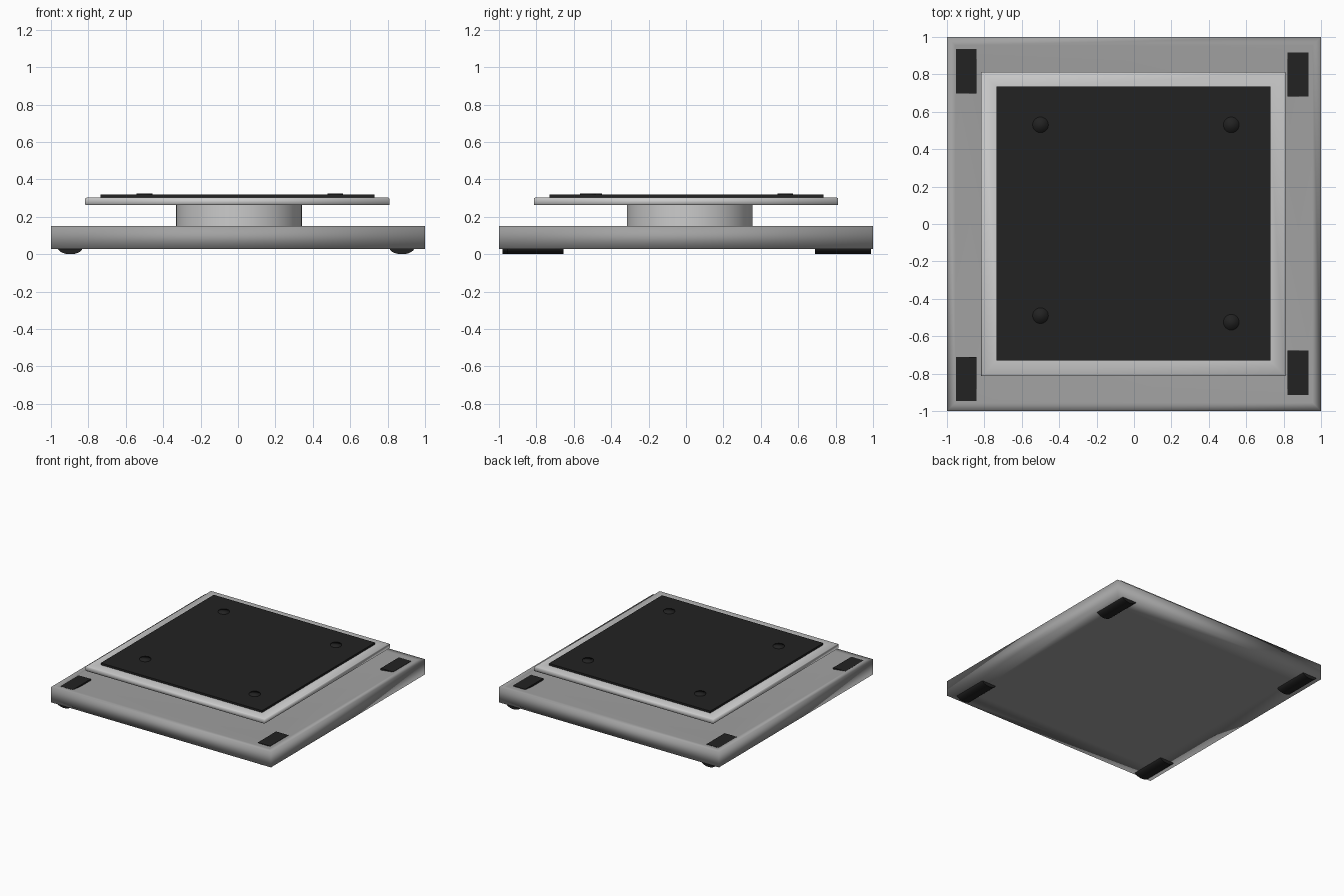
import bpy, bmesh, math

if "Cube" in bpy.data.objects:
    bpy.data.objects.remove(bpy.data.objects["Cube"])


def material(name, value):
    m = bpy.data.materials.new(name)
    m.diffuse_color = (value, value, value, 1)
    m.use_nodes = True
    m.node_tree.nodes["Principled BSDF"].inputs["Base Color"].default_value = m.diffuse_color
    return m


RUBBER = material("dark_rubber", 0.016)
BASE_GREY = material("base_grey", 0.36)
PLATE_GREY = material("plate_grey", 0.62)


def finish(name, bm, mat=None, angle=35):
    bmesh.ops.recalc_face_normals(bm, faces=bm.faces)
    mesh = bpy.data.meshes.new(name)
    bm.to_mesh(mesh)
    bm.free()
    ob = bpy.data.objects.new(name, mesh)
    bpy.context.collection.objects.link(ob)
    if mat:
        mesh.materials.append(mat)
    bpy.ops.object.select_all(action='DESELECT')
    ob.select_set(True)
    bpy.context.view_layer.objects.active = ob
    bpy.ops.object.shade_smooth_by_angle(angle=math.radians(angle))
    return ob


def loft(name, rings, mat=None, angle=35):
    """Stack of rectangles (half x, half y, z, centre x, centre y), capped at both ends."""
    bm = bmesh.new()
    loops = [[bm.verts.new((cx + sx * hx, cy + sy * hy, z))
              for sx, sy in ((-1, -1), (1, -1), (1, 1), (-1, 1))]
             for hx, hy, z, cx, cy in rings]
    for a, b in zip(loops, loops[1:]):
        for i in range(4):
            j = (i + 1) % 4
            bm.faces.new((a[i], a[j], b[j], b[i]))
    bm.faces.new(loops[0])
    bm.faces.new(loops[-1])
    return finish(name, bm, mat, angle)


def disc(name, x, y, z0, z1, r, mat=None, sides=64, angle=35):
    bm = bmesh.new()
    bmesh.ops.create_cone(bm, cap_ends=True, segments=sides, radius1=r, radius2=r, depth=z1 - z0)
    bmesh.ops.translate(bm, verts=bm.verts, vec=(x, y, (z0 + z1) / 2))
    return finish(name, bm, mat, angle)


# Base slab, softly shaded over its edges, with a narrow rim and shallow dished top
loft("base_slab", [(0.85, 0.85, 0.027, 0, 0), (1, 1, 0.027, 0, 0), (1, 1, 0.152, 0, 0),
                   (0.955, 0.955, 0.151, 0, 0), (0.81, 0.81, 0.135, 0, 0)], BASE_GREY, 180)

# Round turntable column
disc("swivel_column", 0.005, 0.02, 0.128, 0.264, 0.336, sides=96)

# Upper plate with softly shaded edges
loft("top_plate", [(0.81, 0.81, 0.262, -0.003, 0), (0.814, 0.814, 0.266, -0.003, 0),
                   (0.814, 0.814, 0.297, -0.003, 0), (0.808, 0.808, 0.302, -0.003, 0),
                   (0.72, 0.72, 0.302, -0.003, 0)], PLATE_GREY, 180)

# Thin dark mat on the plate
loft("rubber_mat", [(0.733, 0.733, 0.30, -0.003, 0.003), (0.733, 0.733, 0.318, -0.003, 0.003)], RUBBER)

# Four round grip pads on the mat
for i, (x, y) in enumerate([(-0.5, 0.53), (0.52, 0.53), (-0.5, -0.49), (0.52, -0.525)]):
    disc("grip_pad_%d" % (i + 1), x, y, 0.31, 0.325, 0.042, RUBBER, 32, 180)


# Feet: rounded runner underneath, insert showing through the top of the base
def foot(name, x, y, y_run):
    bm = bmesh.new()
    arc = [(0.066 * math.cos(math.pi + math.pi * k / 16),
            0.034 + 0.034 * math.sin(math.pi + math.pi * k / 16)) for k in range(17)]
    face = bm.faces.new([bm.verts.new((x + px, y_run - 0.15, pz)) for px, pz in arc])
    ext = bmesh.ops.extrude_face_region(bm, geom=[face])
    verts = [g for g in ext["geom"] if isinstance(g, bmesh.types.BMVert)]
    bmesh.ops.translate(bm, verts=verts, vec=(0, 0.30, 0))
    finish(name + "_runner", bm, RUBBER)
    loft(name + "_insert", [(0.056, 0.118, 0.03, x, y), (0.056, 0.118, 0.151, x, y)], RUBBER)


foot("front_left_foot", -0.897, -0.828, -0.83)
foot("front_right_foot", 0.876, -0.795, -0.805)
foot("back_left_foot", -0.897, 0.817, 0.84)
foot("back_right_foot", 0.876, 0.80, 0.84)
